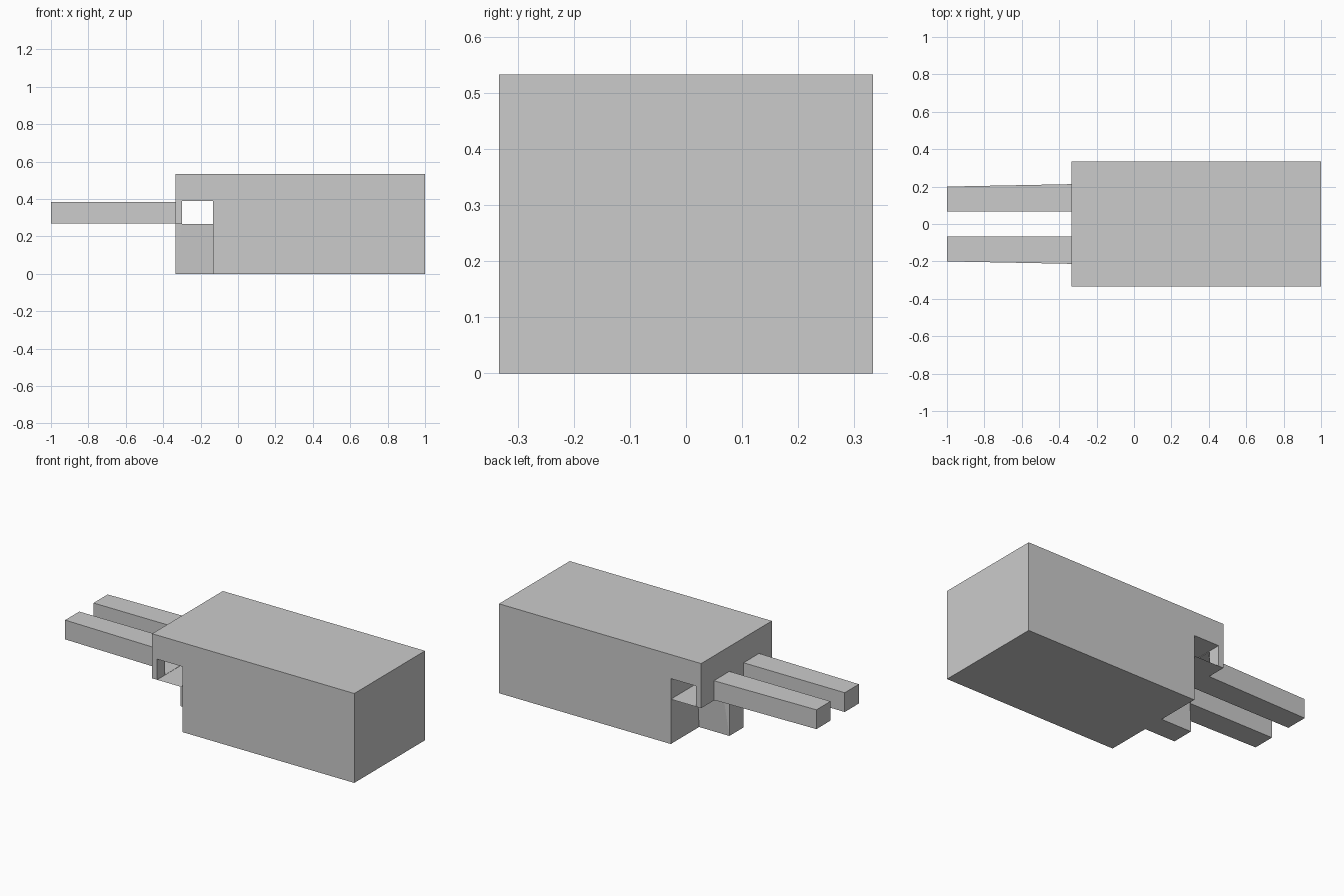
import bpy, bmesh

if "Cube" in bpy.data.objects:
    bpy.data.objects.remove(bpy.data.objects["Cube"])


def make(name, verts, faces):
    mesh = bpy.data.meshes.new(name)
    bm = bmesh.new()
    vs = [bm.verts.new(v) for v in verts]
    for f in faces:
        bm.faces.new([vs[i] for i in f])
    bmesh.ops.recalc_face_normals(bm, faces=bm.faces)
    bm.to_mesh(mesh)
    bm.free()
    obj = bpy.data.objects.new(name, mesh)
    bpy.context.collection.objects.link(obj)
    return obj


def ring(x, y0, y1, z0, z1):
    return [(x, y0, z0), (x, y1, z0), (x, y1, z1), (x, y0, z1)]


SIDES = [(i, (i + 1) % 4, (i + 1) % 4 + 4, i + 4) for i in range(4)]
START, END = (3, 2, 1, 0), (4, 5, 6, 7)
W = 0.333

# Main block with an overhanging hooked lip, extruded across the width
profile = [(-.333, .533), (1, .533), (1, 0), (-.133, 0),
           (-.133, .39), (-.30, .39), (-.30, .267), (-.333, .267)]
n = len(profile)
body = make("body",
            [(x, y, z) for y in (-W, W) for x, z in profile],
            [tuple(range(n)), tuple(range(2 * n - 1, n - 1, -1))]
            + [(i, (i + 1) % n, (i + 1) % n + n, i + n) for i in range(n)])

# Thin shelf closing the bottom of the cross window
make("window_shelf",
     [(-.30, -W, .267), (-.133, -W, .267), (-.133, W, .267), (-.30, W, .267)],
     [(0, 1, 2, 3)])

# Central tongue under the shelf, slightly flared upwards behind its front face
half = []
for s in (-1, 1):
    half += [(-.333, s * .067, 0), (-.133, s * .067, 0),
             (-.133, s * .085, .267), (-.30, s * .085, .267),
             (-.333, s * .067, .267)]
make("tongue", half,
     [(0, 1, 2, 3), (0, 3, 4), (5, 8, 7, 6), (5, 9, 8),
      (0, 5, 6, 1), (0, 4, 9, 5)])

# Hollow prongs, opening into the window through flared sockets in the lip
for s, label in ((-1, "front"), (1, "back")):
    make(label + "_prong",
         ring(-.333, s * .067, s * .213, .27, .385)
         + ring(-1, s * .067, s * .2, .27, .385),
         SIDES + [END])
    cutter = make(label + "_socket_cutter",
                  ring(-.34, s * .077, s * .203, .271, .384)
                  + ring(-.295, s * .013, s * .267, .268, .387),
                  SIDES + [START, END])
    cutter.hide_render = True
    cutter.hide_viewport = True
    cutter.display_type = 'WIRE'
    mod = body.modifiers.new(label + "_socket", 'BOOLEAN')
    mod.operation = 'DIFFERENCE'
    mod.solver = 'EXACT'
    mod.object = cutter
